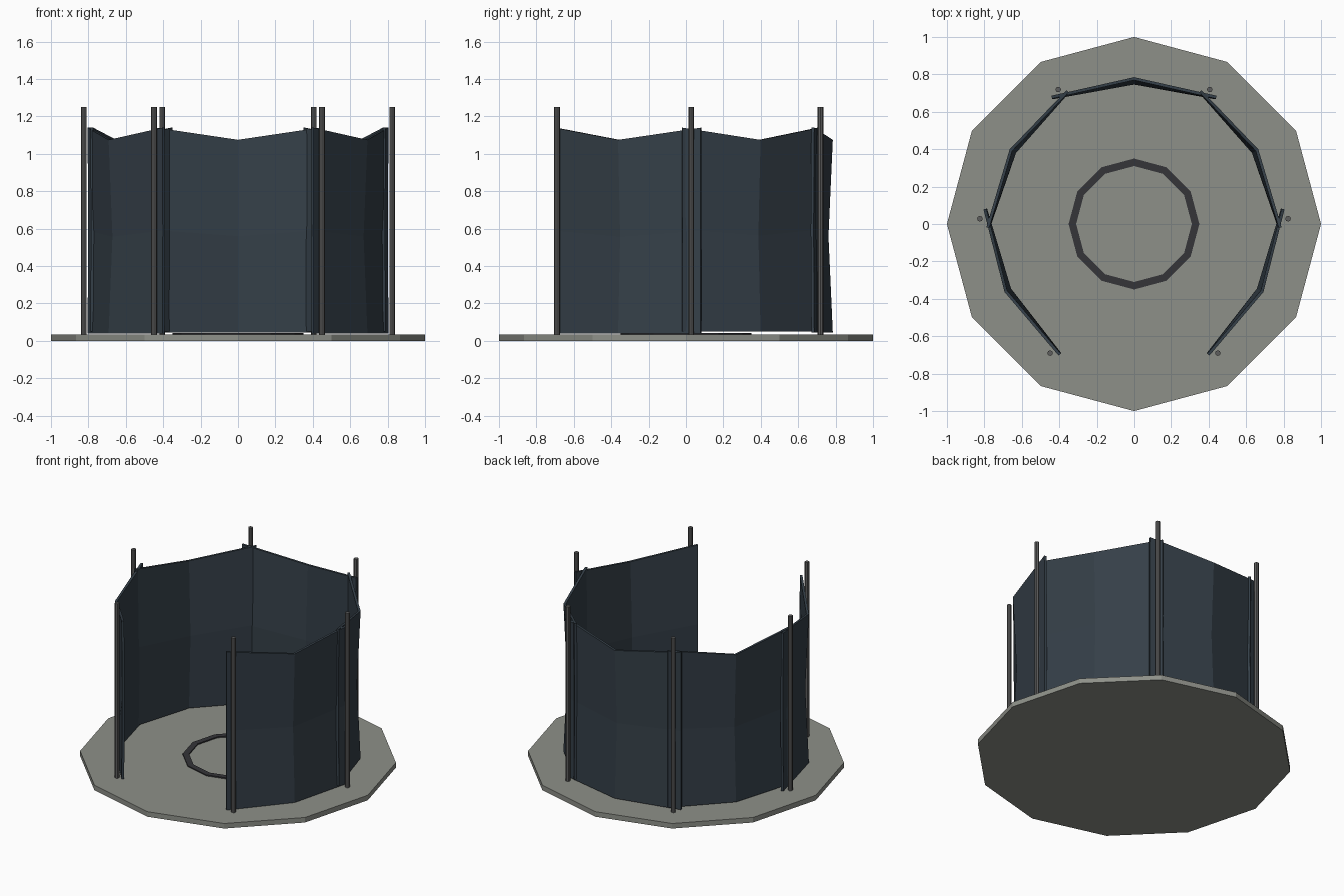
import bpy, bmesh
from math import pi, sin, cos

if "Cube" in bpy.data.objects:
    bpy.data.objects.remove(bpy.data.objects["Cube"])


def material(name, rgb):
    m = bpy.data.materials.new(name)
    m.diffuse_color = (*rgb, 1)
    m.use_nodes = True
    m.node_tree.nodes["Principled BSDF"].inputs["Base Color"].default_value = m.diffuse_color
    return m


STONE = material("stone", (0.27, 0.28, 0.25))
CLOTH = material("dark_cloth", (0.035, 0.05, 0.065))
METAL = material("metal", (0.11, 0.11, 0.11))
RING = material("dark_ring", (0.035, 0.035, 0.04))


def finish(name, bm, mat):
    bmesh.ops.recalc_face_normals(bm, faces=bm.faces[:])
    me = bpy.data.meshes.new(name)
    bm.to_mesh(me)
    bm.free()
    me.materials.append(mat)
    ob = bpy.data.objects.new(name, me)
    bpy.context.collection.objects.link(ob)
    return ob


def cylinder(name, x, y, r, z0, z1, sides, mat):
    bm = bmesh.new()
    rings = [[bm.verts.new((x + r * cos(2 * pi * i / sides), y + r * sin(2 * pi * i / sides), z))
              for i in range(sides)] for z in (z0, z1)]
    bm.faces.new(rings[0])
    bm.faces.new(rings[1])
    for i in range(sides):
        j = (i + 1) % sides
        bm.faces.new((rings[0][i], rings[0][j], rings[1][j], rings[1][i]))
    return finish(name, bm, mat)


def panel(name, plan, bottom):
    # three columns by three rows: sagging top edge, middle pulled inward
    bm = bmesh.new()
    grid = []
    for c, (x, y) in enumerate(plan):
        top = 1.075 if c == 1 else 1.14
        pull = 0.97 if c == 1 else 0.995
        grid.append([bm.verts.new((x * k, y * k, z)) for z, k in
                     ((bottom, 1), ((top + bottom) / 2, pull), (top, 1))])
    for c in range(2):
        for r in range(2):
            bm.faces.new((grid[c][r], grid[c + 1][r], grid[c + 1][r + 1], grid[c][r + 1]))
    ob = finish(name, bm, CLOTH)
    mod = ob.modifiers.new("thickness", 'SOLIDIFY')
    mod.thickness = 0.016
    mod.offset = 0


# floor disc
cylinder("floor", 0, 0, 1.0, 0, 0.035, 12, STONE)

# flat ring on the floor
bm = bmesh.new()
profile = ((0.31, 0.03), (0.35, 0.03), (0.35, 0.043), (0.31, 0.043))
loops = [[bm.verts.new((r * cos(pi * i / 6), r * sin(pi * i / 6), z)) for r, z in profile]
         for i in range(12)]
for i in range(12):
    a, b = loops[i], loops[(i + 1) % 12]
    for k in range(4):
        n = (k + 1) % 4
        bm.faces.new((a[k], b[k], b[n], a[n]))
finish("floor_ring", bm, RING)

# screens and poles, mirrored left and right
panel("back_screen", ((-0.44, 0.678), (0, 0.777), (0.44, 0.678)), 0.045)
for side, s in (("right", 1), ("left", -1)):
    panel(side + "_rear_screen", ((s * 0.355, 0.71), (s * 0.658, 0.395), (s * 0.782, -0.02)), 0.05)
    panel(side + "_front_screen", ((s * 0.797, 0.08), (s * 0.685, -0.36), (s * 0.398, -0.698)), 0.04)
    for part, x, y in (("front", 0.449, -0.69), ("middle", 0.824, 0.028), ("rear", 0.406, 0.719)):
        cylinder(f"{side}_{part}_pole", s * x, y, 0.015, 0.03, 1.25, 8, METAL)
